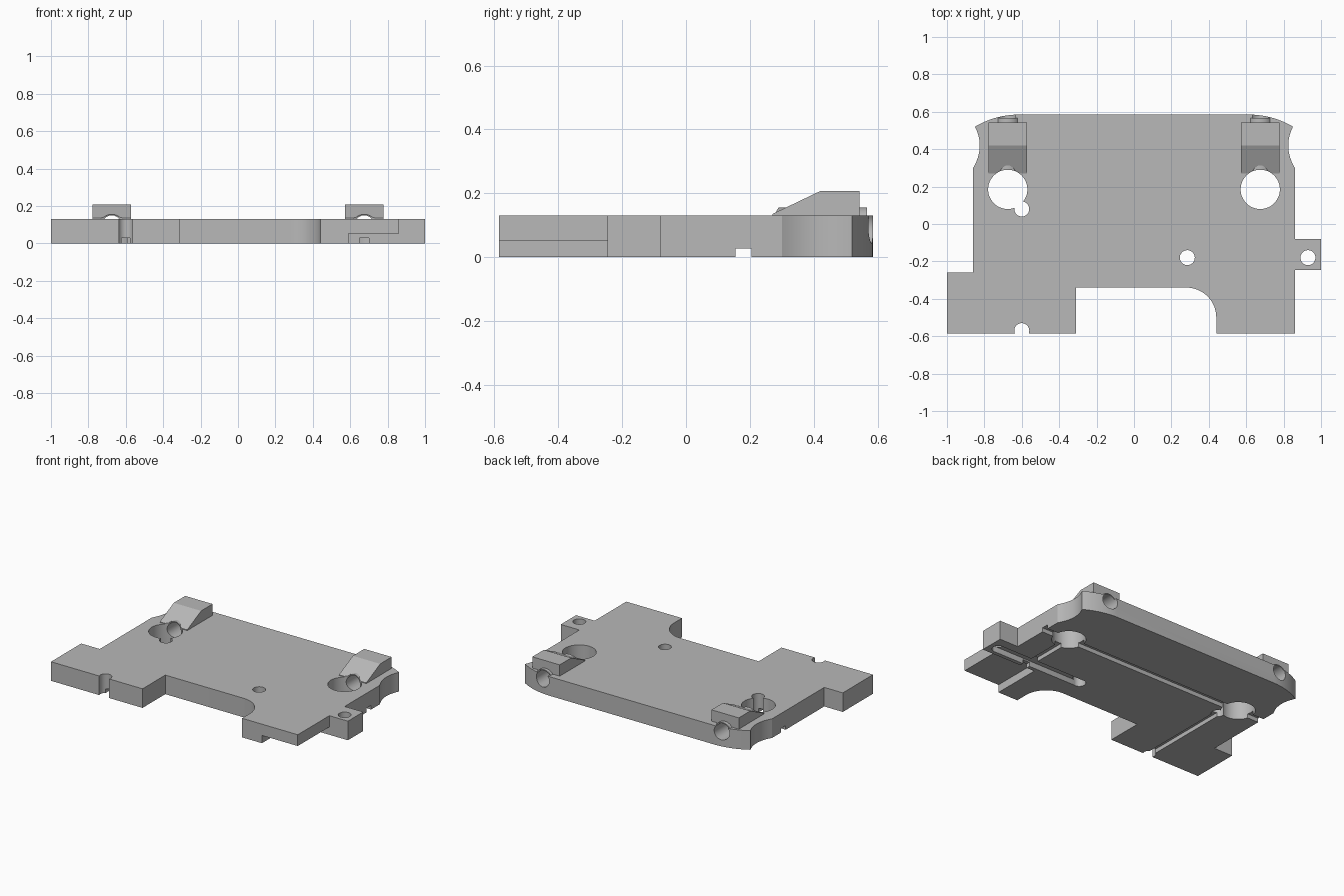
import bpy, bmesh
from math import sin, cos, pi, radians
from mathutils import Vector, Matrix

if "Cube" in bpy.data.objects:
    bpy.data.objects.remove(bpy.data.objects["Cube"], do_unlink=True)

grey = bpy.data.materials.new("light_grey")
grey.use_nodes = True
colour = (0.48, 0.48, 0.48, 1)
grey.diffuse_color = colour
grey.node_tree.nodes["Principled BSDF"].inputs["Base Color"].default_value = colour

THICK = 0.13
BACK = 0.585
HOLE_X, HOLE_Y, HOLE_R = 0.675, 0.185, 0.105


def make(name, bm):
    bmesh.ops.recalc_face_normals(bm, faces=bm.faces)
    mesh = bpy.data.meshes.new(name)
    bm.to_mesh(mesh)
    bm.free()
    obj = bpy.data.objects.new(name, mesh)
    bpy.context.collection.objects.link(obj)
    mesh.materials.append(grey)
    return obj


def prism(name, points, offset):
    """Extrude a closed outline of 3D points along an offset."""
    bm = bmesh.new()
    face = bm.faces.new([bm.verts.new(p) for p in points])
    new = bmesh.ops.extrude_face_region(bm, geom=[face])["geom"]
    bmesh.ops.translate(bm, vec=offset, verts=[v for v in new if isinstance(v, bmesh.types.BMVert)])
    return make(name, bm)


def box(name, x0, x1, y0, y1, z0, z1):
    return prism(name, [(x0, y0, z0), (x1, y0, z0), (x1, y1, z0), (x0, y1, z0)], (0, 0, z1 - z0))


def rod(name, start, end, radius, sides=48):
    start, end = Vector(start), Vector(end)
    axis = end - start
    turn = axis.to_track_quat("Z", "Y").to_matrix().to_4x4()
    bm = bmesh.new()
    bmesh.ops.create_cone(bm, cap_ends=True, segments=sides, radius1=radius, radius2=radius,
                          depth=axis.length, matrix=Matrix.Translation((start + end) / 2) @ turn)
    return make(name, bm)


def drill(x, y, radius, z0=-0.1, z1=0.3):
    return rod("drill", (x, y, z0), (x, y, z1), radius)


def combine(target, tool, operation):
    mod = target.modifiers.new("combine", "BOOLEAN")
    mod.operation, mod.object, mod.solver = operation, tool, "EXACT"
    bpy.context.view_layer.update()
    result = bpy.data.meshes.new_from_object(
        target.evaluated_get(bpy.context.evaluated_depsgraph_get()))
    target.modifiers.clear()
    target.data = result
    bpy.data.objects.remove(tool, do_unlink=True)


def curve(a, control, b, steps=12):
    """Quadratic curve between two outline points."""
    a, control, b = Vector(a), Vector(control), Vector(b)
    ts = [i / steps for i in range(steps + 1)]
    return [tuple(a * (1 - t) ** 2 + control * 2 * t * (1 - t) + b * t * t) for t in ts]


# Plate outline: waisted sides and rounded back corners, mirrored
left_back = curve((0.86, 0.3), (0.795, 0.41), (0.85, 0.52)) + \
    curve((0.85, 0.52), (0.75, 0.58), (0.63, BACK))[1:]
right_back = [(-x, y) for x, y in reversed(left_back)]
inner_corner = [(0.28 + 0.16 * sin(a), -0.5 + 0.16 * cos(a))
                for a in (i * pi / 32 for i in range(17))]
outline = [(-1, -BACK), (-0.31, -BACK), (-0.31, -0.34)] + inner_corner + [
    (0.44, -BACK), (0.86, -BACK), (0.86, -0.245), (1, -0.245), (1, -0.08), (0.86, -0.08)]
outline += left_back + right_back + [(-0.86, -0.26), (-1, -0.26)]
plate = prism("mounting_plate", [(x, y, 0) for x, y in outline], (0, 0, THICK))

# Wedge blocks with a bored sleeve running back from each large hole
for side in (-1, 1):
    x = side * HOLE_X
    wedge = [(0.27, 0.07), (0.27, 0.135), (0.42, 0.207), (0.543, 0.207), (0.543, 0.07)]
    combine(plate, prism("wedge", [(x - 0.103, y, z) for y, z in wedge], (0.206, 0, 0)), "UNION")
    combine(plate, rod("sleeve", (x, 0.2, 0.09), (x, 0.566, 0.09), 0.066), "UNION")
    combine(plate, box("trim", x - 0.2, x + 0.2, 0.1, 0.288, 0.157, 0.3), "DIFFERENCE")
    combine(plate, rod("bore", (x, HOLE_Y, 0.097), (x, 0.7, 0.097), 0.053), "DIFFERENCE")
    combine(plate, drill(x, HOLE_Y, HOLE_R), "DIFFERENCE")

# Small through holes and the front edge notch
for x, y in ((-0.6, 0.08), (0.285, -0.18), (0.93, -0.18), (-0.6, -0.57)):
    combine(plate, drill(x, y, 0.04), "DIFFERENCE")

# Underside: corner recess, cable grooves and the round ended slot
GROOVE = 0.028
for cutter in (
        box("recess", 0.59, 0.95, -0.7, -0.2451, -0.1, 0.053),
        box("cross_groove", -1.2, 1.2, 0.155, 0.205, -0.1, GROOVE),
        box("left_groove", 0.65, 0.7, -0.3, 0.17, -0.1, GROOVE),
        box("right_groove", -0.622, -0.578, -0.56, 0.12, -0.1, GROOVE),
        box("slot", 0.285, 0.93, -0.219, -0.141, -0.1, GROOVE + 0.01)):
    combine(plate, cutter, "DIFFERENCE")

# Single material, smooth round walls and crisp edges
plate.data.materials.clear()
plate.data.materials.append(grey)
bpy.ops.object.select_all(action="DESELECT")
plate.select_set(True)
bpy.context.view_layer.objects.active = plate
bpy.ops.object.shade_smooth_by_angle(angle=radians(25))
